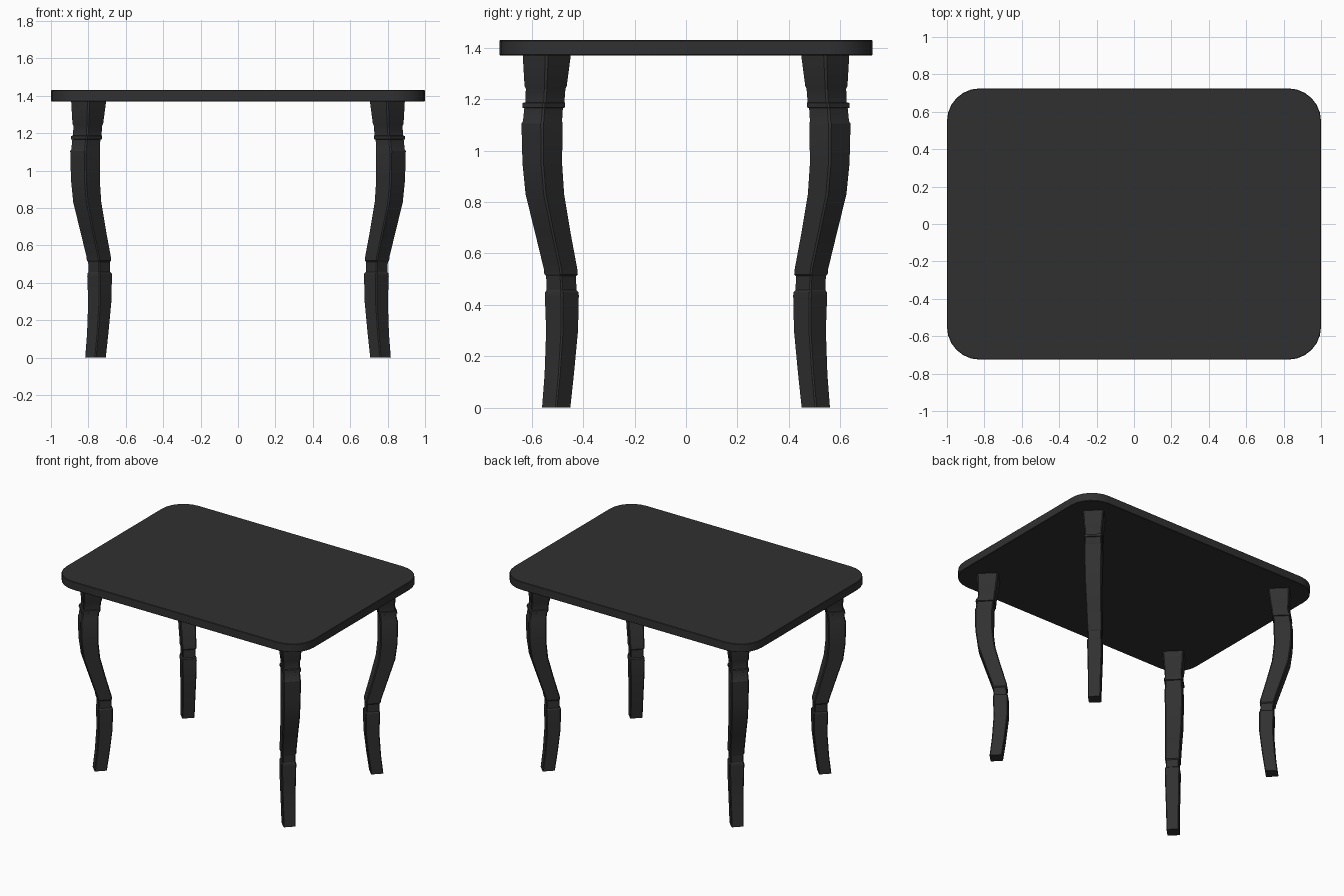
import bpy, bmesh
from math import sin, cos, pi, radians, sqrt

if "Cube" in bpy.data.objects:
    bpy.data.objects.remove(bpy.data.objects["Cube"])

black = bpy.data.materials.new("black_paint")
black.diffuse_color = (0.03, 0.03, 0.03, 1)
black.use_nodes = True
black.node_tree.nodes["Principled BSDF"].inputs["Base Color"].default_value = black.diffuse_color


def loft(name, rings):
    """Skin a stack of equal-sized point rings and cap both ends."""
    bm = bmesh.new()
    loops = [[bm.verts.new(p) for p in ring] for ring in rings]
    n = len(loops[0])
    for a, b in zip(loops, loops[1:]):
        for i in range(n):
            j = (i + 1) % n
            bm.faces.new((a[i], a[j], b[j], b[i]))
    bm.faces.new(loops[0][::-1])
    bm.faces.new(loops[-1])
    bmesh.ops.recalc_face_normals(bm, faces=bm.faces)
    mesh = bpy.data.meshes.new(name)
    bm.to_mesh(mesh)
    bm.free()
    mesh.materials.append(black)
    obj = bpy.data.objects.new(name, mesh)
    bpy.context.collection.objects.link(obj)
    bpy.ops.object.select_all(action='DESELECT')
    obj.select_set(True)
    bpy.context.view_layer.objects.active = obj
    bpy.ops.object.shade_smooth_by_angle(angle=radians(28))
    return obj


# Table top: rounded rectangle slab
def rounded_rect(hx, hy, r, z, steps=6):
    pts = []
    for k, (sx, sy) in enumerate(((1, 1), (-1, 1), (-1, -1), (1, -1))):
        for i in range(steps + 1):
            a = (k + i / steps) * pi / 2
            pts.append((sx * (hx - r) + r * cos(a), sy * (hy - r) + r * sin(a), z))
    return pts


loft("table_top", [
    rounded_rect(0.997, 0.722, 0.172, 1.37),
    rounded_rect(1.0, 0.725, 0.175, 1.373),
    rounded_rect(1.0, 0.725, 0.175, 1.427),
    rounded_rect(0.997, 0.722, 0.172, 1.43),
])

# Legs: chamfered square section set diagonally, (height, centre y, half diagonal)
profile = [
    (0.0, 0.505, 0.055), (0.13, 0.493, 0.057), (0.3, 0.482, 0.062), (0.435, 0.483, 0.066),
    (0.45, 0.483, 0.065), (0.457, 0.484, 0.058), (0.512, 0.486, 0.058), (0.519, 0.486, 0.065),
    (0.54, 0.488, 0.065), (0.68, 0.518, 0.069), (0.83, 0.549, 0.075), (0.95, 0.559, 0.077),
    (1.105, 0.560, 0.080), (1.115, 0.558, 0.076), (1.165, 0.554, 0.075), (1.168, 0.554, 0.083),
    (1.185, 0.553, 0.083), (1.188, 0.549, 0.076), (1.24, 0.546, 0.077), (1.25, 0.546, 0.082),
    (1.372, 0.5415, 0.0935),
]


def leg_ring(z, c, h, cut=0.12):
    p = h * sqrt(2) / (2 - cut)
    q = p * (1 - cut)
    square = [(p, q), (q, p), (-q, p), (-p, q), (-p, -q), (-q, -p), (q, -p), (p, -q)]
    return [(c + 0.257 + (u - v) / sqrt(2), c + (u + v) / sqrt(2), z) for u, v in square]


legs = loft("legs", [leg_ring(*row) for row in profile])
mirror = legs.modifiers.new("four_legs", 'MIRROR')
mirror.use_axis = (True, True, False)
mirror.use_mirror_merge = False
